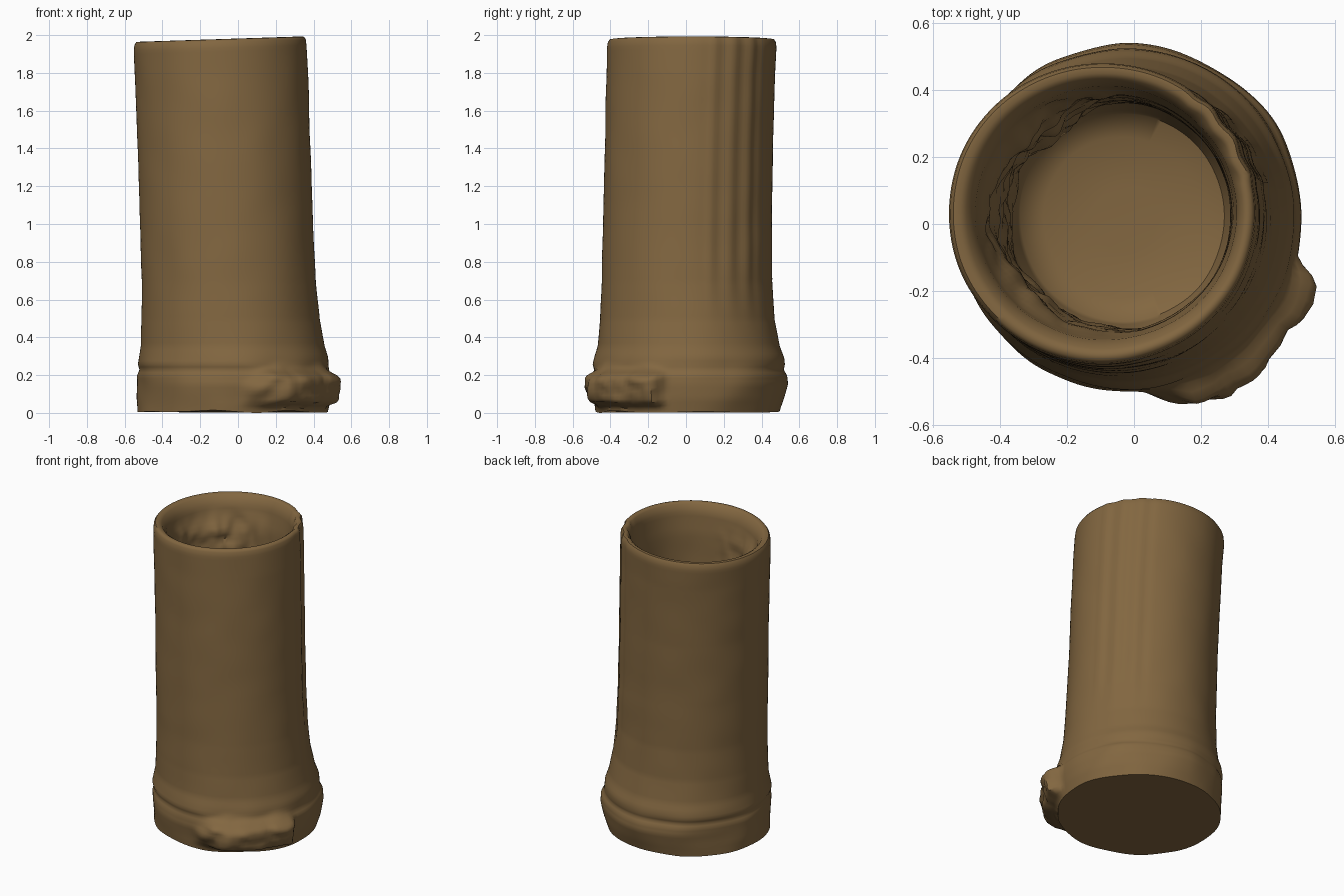
import bpy, bmesh, math
from mathutils import noise, Vector

if "Cube" in bpy.data.objects:
    bpy.data.objects.remove(bpy.data.objects["Cube"])

SEG = 144

# Profile rows: z, xmin, xmax, ymin, ymax
OUTER = [
    (0.01, -0.535, 0.475, -0.475, 0.495),
    (0.08, -0.535, 0.49, -0.485, 0.515),
    (0.16, -0.53, 0.50, -0.50, 0.535),
    (0.205, -0.53, 0.50, -0.495, 0.53),
    (0.235, -0.52, 0.485, -0.485, 0.515),
    (0.265, -0.53, 0.483, -0.492, 0.523),
    (0.30, -0.525, 0.48, -0.485, 0.52),
    (0.36, -0.515, 0.46, -0.468, 0.497),
    (0.50, -0.51, 0.432, -0.455, 0.47),
    (0.70, -0.51, 0.413, -0.447, 0.456),
    (1.00, -0.517, 0.397, -0.44, 0.455),
    (1.40, -0.53, 0.384, -0.43, 0.46),
    (1.80, -0.546, 0.37, -0.42, 0.472),
    (1.94, -0.552, 0.362, -0.417, 0.48),
]
LIP = [
    (1.97, -0.549, 0.359, -0.412, 0.477),
    (1.984, -0.54, 0.35, -0.402, 0.468),
    (1.986, -0.52, 0.335, -0.385, 0.45),
    (1.975, -0.50, 0.32, -0.37, 0.435),
]
INNER = [
    (1.93, -0.475, 0.305, -0.345, 0.41),
    (1.80, -0.45, 0.295, -0.33, 0.39),
    (1.50, -0.42, 0.288, -0.322, 0.375),
    (0.90, -0.39, 0.29, -0.32, 0.365),
    (0.35, -0.38, 0.30, -0.325, 0.365),
    (0.24, -0.34, 0.27, -0.29, 0.33),
    (0.21, -0.27, 0.20, -0.22, 0.26),
    (0.20, -0.12, 0.07, -0.08, 0.12),
]


def densify(rows, step):
    """Insert rows so that neighbours are at most step apart in z."""
    out = []
    for a, b in zip(rows, rows[1:]):
        n = max(1, math.ceil(abs(b[0] - a[0]) / step))
        out += [tuple(p + (q - p) * i / n for p, q in zip(a, b)) for i in range(n)]
    return out + [rows[-1]]


def smooth(a, b, t):
    t = min(1, max(0, (t - a) / (b - a)))
    return t * t * (3 - 2 * t)


def outer_offset(deg, z, p):
    # torn lump at the front right of the foot
    ragged = 6 * noise.noise(p * 9)
    lump = smooth(-84, -68, deg + ragged) * (1 - smooth(-20, -13, deg + ragged * 0.3))
    height = smooth(0.03, 0.07, z) * (1 - smooth(0.18, 0.27, z + 0.03 * noise.noise(p * 7)))
    off = lump * height * (0.078 + 0.035 * noise.noise(p * 8) + 0.015 * noise.noise(p * 22))
    # shallow flutes on the right rear side, faint unevenness everywhere
    flute = smooth(8, 16, deg) * (1 - smooth(50, 60, deg)) * smooth(0.4, 0.9, z)
    off += flute * 0.005 * math.cos(math.radians(deg * 24))
    foot = 1 - smooth(0.2, 0.35, z)
    return off + (0.003 + 0.008 * foot) * noise.noise(p * 5)


def inner_offset(deg, z, p):
    # crusty patches on the left and front left wall, inside
    left = max(0, math.cos(math.radians(deg - 195))) ** 0.7
    back = max(0, math.cos(math.radians(deg - 118))) ** 8
    zone = smooth(0.5, 1.2, z) * (1 - smooth(1.75, 1.92, z))
    crust = 0.5 + noise.noise(p * 6) + 0.5 * noise.noise(p * 16)
    return -zone * (0.04 * left + 0.04 * back) * crust + 0.004 * noise.noise(p * 6)


def ring(bm, row, offset):
    z, x0, x1, y0, y1 = row
    cx, cy, rx, ry = (x0 + x1) / 2, (y0 + y1) / 2, (x1 - x0) / 2, (y1 - y0) / 2
    verts = []
    for i in range(SEG):
        a = 2 * math.pi * i / SEG
        deg = (math.degrees(a) + 180) % 360 - 180
        c, s = math.cos(a), math.sin(a)
        p = Vector((cx + rx * c, cy + ry * s, z))
        d = offset(deg, z, p)
        tilt = 0.014 * c * smooth(1.4, 2.0, z)   # rim is higher on the right
        wave = 0.012 * (noise.noise(p * 4) + 0.3) * (1 - smooth(0.0, 0.1, z))
        verts.append(bm.verts.new((p.x + d * c, p.y + d * s, z + tilt + wave)))
    return verts


bm = bmesh.new()
rows = [(r, outer_offset) for r in densify(OUTER, 0.02) + LIP]
rows += [(r, inner_offset) for r in densify(INNER, 0.03)]
rings = [ring(bm, r, f) for r, f in rows]
for lo, hi in zip(rings, rings[1:]):
    for i in range(SEG):
        j = (i + 1) % SEG
        bm.faces.new((lo[i], lo[j], hi[j], hi[i]))
bm.faces.new(rings[-1])                    # inside floor
bm.faces.new(list(reversed(rings[0])))     # underside

# stand exactly on the ground
low = min(v.co.z for v in bm.verts)
for v in bm.verts:
    v.co.z -= low
bm.normal_update()

mesh = bpy.data.meshes.new("tube_vessel")
bm.to_mesh(mesh)
bm.free()
vessel = bpy.data.objects.new("tube_vessel", mesh)
bpy.context.collection.objects.link(vessel)

brown = bpy.data.materials.new("earth_brown")
brown.diffuse_color = (0.225, 0.135, 0.052, 1)
brown.use_nodes = True
brown.node_tree.nodes["Principled BSDF"].inputs["Base Color"].default_value = brown.diffuse_color
mesh.materials.append(brown)

bpy.context.view_layer.objects.active = vessel
vessel.select_set(True)
bpy.ops.object.shade_smooth_by_angle(angle=math.radians(50))
